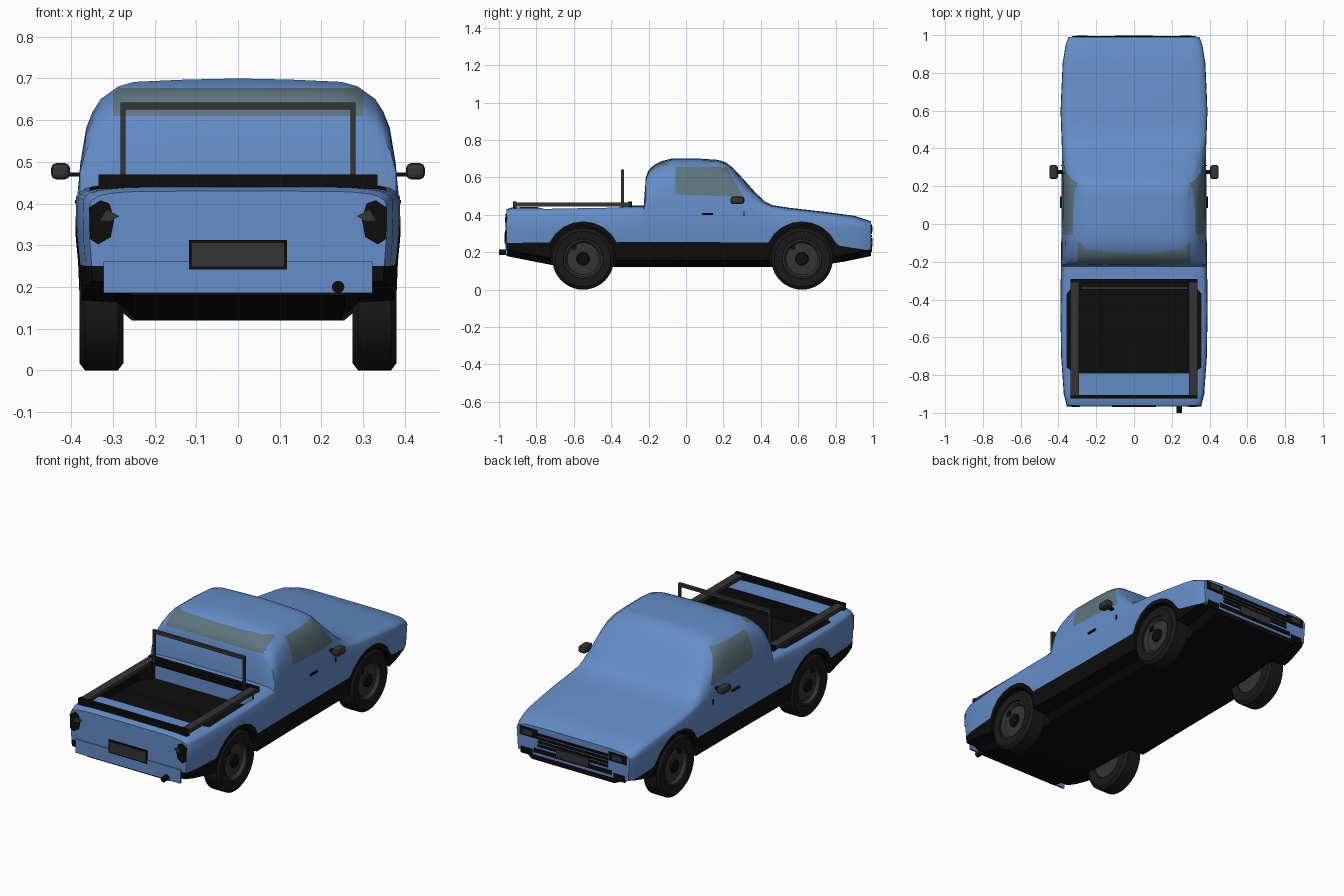
import bpy, bmesh, math
from mathutils import Vector, Matrix

if "Cube" in bpy.data.objects:
    bpy.data.objects.remove(bpy.data.objects["Cube"])


def material(name, r, g, b):
    m = bpy.data.materials.new(name)
    m.use_nodes = True
    m.diffuse_color = (r, g, b, 1)
    bsdf = next(n for n in m.node_tree.nodes if n.type == 'BSDF_PRINCIPLED')
    bsdf.inputs["Base Color"].default_value = (r, g, b, 1)
    return m


BLUE = material("body blue", .13, .27, .58)
GLASS = material("tinted glass", .11, .18, .21)
BLACK = material("trim black", .004, .004, .004)
RUBBER = material("tyre rubber", .01, .01, .01)
GREY = material("dark grey", .035, .035, .035)


def finish(name, bm, mat, smooth=False):
    bmesh.ops.recalc_face_normals(bm, faces=bm.faces)
    mesh = bpy.data.meshes.new(name)
    bm.to_mesh(mesh)
    bm.free()
    ob = bpy.data.objects.new(name, mesh)
    bpy.context.collection.objects.link(ob)
    mesh.materials.append(mat)
    if smooth:
        smooth_shade(ob)
    return ob


def smooth_shade(ob):
    bpy.ops.object.select_all(action='DESELECT')
    ob.select_set(True)
    bpy.context.view_layer.objects.active = ob
    bpy.ops.object.shade_smooth_by_angle(angle=math.radians(35))


def box(name, x, y, z, mat, bevel=0):
    bm = bmesh.new()
    size = [b - a for a, b in (x, y, z)]
    mid = [(a + b) / 2 for a, b in (x, y, z)]
    bmesh.ops.create_cube(bm, size=1, matrix=Matrix.Translation(mid) @ Matrix.Diagonal(size + [1]))
    if bevel:
        bmesh.ops.bevel(bm, geom=bm.edges[:], offset=bevel, segments=2, affect='EDGES', profile=.5)
    return finish(name, bm, mat)


def pair(name, x, y, z, mat, bevel=0):
    box("left_" + name, x, y, z, mat, bevel)
    box("right_" + name, (-x[1], -x[0]), y, z, mat, bevel)


def prism(name, profile, axis, lo, hi, mat):
    """Extrude a closed 2D profile along one axis."""
    bm = bmesh.new()
    place = {'x': lambda p, t: (t, *p), 'y': lambda p, t: (p[0], t, p[1]), 'z': lambda p, t: (*p, t)}[axis]
    face = bm.faces.new([bm.verts.new(place(p, lo)) for p in profile])
    ext = bmesh.ops.extrude_face_region(bm, geom=[face])
    move = Vector(place((0, 0), hi - lo))
    bmesh.ops.translate(bm, vec=move, verts=[v for v in ext["geom"] if isinstance(v, bmesh.types.BMVert)])
    return finish(name, bm, mat)


def lathe(name, profile, centre, mat, steps=40):
    """Spin (x, radius) points about the x axis."""
    bm = bmesh.new()
    verts = [bm.verts.new((x, 0, r)) for x, r in profile]
    edges = [bm.edges.new(p) for p in zip(verts, verts[1:])]
    bmesh.ops.spin(bm, geom=verts + edges, axis=(1, 0, 0), cent=(0, 0, 0), angle=math.tau, steps=steps)
    bmesh.ops.remove_doubles(bm, verts=bm.verts, dist=1e-5)
    bmesh.ops.translate(bm, vec=centre, verts=bm.verts)
    return finish(name, bm, mat, True)


def boolean(ob, cutter, operation):
    mod = ob.modifiers.new("cut", 'BOOLEAN')
    mod.object, mod.operation, mod.solver = cutter, operation, 'EXACT'
    bpy.context.view_layer.update()
    mesh = bpy.data.meshes.new_from_object(ob.evaluated_get(bpy.context.evaluated_depsgraph_get()))
    ob.modifiers.clear()
    ob.data = mesh


def split(ob, cutter, name, mat):
    """Move the part of ob inside the cutter to its own object."""
    part = ob.copy()
    part.data = ob.data.copy()
    part.name = name
    bpy.context.collection.objects.link(part)
    boolean(part, cutter, 'INTERSECT')
    boolean(ob, cutter, 'DIFFERENCE')
    bpy.data.objects.remove(cutter)
    part.data.materials.clear()
    part.data.materials.append(mat)
    for poly in part.data.polygons:
        poly.material_index = 0
    smooth_shade(part)
    return part


def lerp(table, y):
    for (a, u), (b, v) in zip(table, table[1:]):
        if y <= b:
            return u + (v - u) * max(0, y - a) / (b - a)
    return table[-1][1]


# Body shell: cross-sections lofted from tailgate to nose
top = [(-.96, .43), (-.93, .44), (-.226, .45), (-.215, .6), (-.2, .64), (-.17, .667), (-.13, .687),
       (-.08, .7), (.08, .7), (.17, .694), (.21, .682), (.25, .652), (.31, .588), (.37, .52),
       (.42, .473), (.46, .452), (.55, .438), (.75, .415), (.9, .395), (.96, .375), (.99, .366)]
width = [(-.96, .355), (-.9, .37), (-.7, .384), (-.45, .388), (0, .382), (.4, .38), (.6, .387),
         (.85, .376), (.95, .36), (.99, .345)]
bottom = [(-.96, .18), (-.72, .13), (-.6, .12), (.6, .12), (.8, .14), (.99, .18)]
dome = [(1, 0), (.985, .28), (.95, .57), (.91, .71), (.86, .82), (.75, .93), (.65, .97), (.33, .99), (0, 1)]
bm = bmesh.new()
rings = []
for y in sorted({y for y, _ in top + width}):
    t, w, b = lerp(top, y), lerp(width, y), lerp(bottom, y)
    belt = min(.425, t - .03)
    half = [(0, b), (.255, b), (.29, b + .03), (w * .98, b + .035), (w * .99, .26), (w * 1.005, .33)]
    half += [(w * f, belt + (t - belt) * h) for f, h in dome]
    loop = half + [(-x, z) for x, z in half[-2:0:-1]]
    rings.append([bm.verts.new((x, y, z)) for x, z in loop])
for a, b in zip(rings, rings[1:]):
    for i in range(len(a)):
        j = (i + 1) % len(a)
        bm.faces.new((a[i], a[j], b[j], b[i]))
bm.faces.new(rings[0])
bm.faces.new(rings[-1])
body = finish("body", bm, BLUE)

# Cargo bed opening, lined in black
bed = prism("bed_cutter", [(-.3, -.79), (.3, -.79), (.355, -.76), (.355, -.37), (.3, -.3), (-.3, -.3),
                           (-.355, -.37), (-.355, -.76)], 'z', .35, .6, BLACK)
boolean(body, bed, 'DIFFERENCE')
bpy.data.objects.remove(bed)

# Lower cladding with raised wheel arches
wheels = {"rear": -.55, "front": .62}
profile = [(-1.1, .05), (-1.1, .255), (-.93, .25)]
for yc in wheels.values():
    profile += [(yc - .2 * math.cos(a), .165 + .2 * math.sin(a))
                for a in (math.radians(d) for d in range(26, 155, 16))]
    profile.append((yc + .2, .255 if yc < 0 else .235))
profile += [(1.1, .19), (1.1, .05)]
cladding = split(body, prism("cladding_cutter", profile, 'x', -.6, .6, BLACK), "lower_cladding", BLACK)
for yc in wheels.values():
    for lo, hi in ((.25, .6), (-.6, -.25)):
        ring = [(yc + .175 * math.cos(k * math.tau / 32), .165 + .175 * math.sin(k * math.tau / 32))
                for k in range(32)]
        well = prism("well_cutter", ring, 'x', lo, hi, BLACK)
        boolean(cladding, well, 'DIFFERENCE')
        bpy.data.objects.remove(well)
smooth_shade(cladding)

# Windows
split(body, prism("side_cutter", [(-.055, .51), (.31, .495), (.215, .655), (-.055, .655)],
                  'x', -.6, .6, GLASS), "side_windows", GLASS)
split(body, prism("screen_cutter", [(-.29, .15), (.29, .15), (.335, .41), (-.335, .41)],
                  'z', .445, .8, GLASS), "windscreen", GLASS)
split(body, prism("rear_cutter", [(-.3, .61), (.3, .61), (.3, .677), (-.3, .677)],
                  'y', -.3, -.1, GLASS), "rear_window", GLASS)
body.data.materials.clear()
body.data.materials.append(BLUE)
body.data.materials.append(BLACK)
for p in body.data.polygons:
    c = p.center
    p.material_index = int(abs(c.x) < .357 and -.792 < c.y < -.298 and .345 < c.z < .425)
smooth_shade(body)

# Wheels
for end, yc in wheels.items():
    for side, s in (("left", 1), ("right", -1)):
        tag, at = f"{side}_{end}_", (0, yc, .165)
        lathe(tag + "tyre", [(s * x, r) for x, r in (
            (.275, .1), (.275, .148), (.288, .165), (.367, .165), (.38, .148), (.378, .105), (.36, .1))], at, RUBBER)
        lathe(tag + "rim", [(s * x, r) for x, r in (
            (.28, 0), (.28, .1), (.372, .105), (.372, .095), (.355, .085), (.36, 0))], at, GREY)
        lathe(tag + "hub", [(s * x, r) for x, r in ((.355, .036), (.37, .033), (.37, 0))], at, BLACK, 16)
        x = sorted((s * .355, s * .363))
        box(tag + "rim_slot", x, (yc - .06, yc - .035), (.215, .24), BLACK)

# Bed rails and roll bar
pair("bed_rail", (.29, .335), (-.92, -.3), (.445, .465), GREY)
for name, y in (("front", -.3), ("rear", -.915)):
    box(name + "_bed_rail", (-.335, .335), (y - .01, y + .01), (.435, .47), BLACK)
pair("roll_bar_post", (.27, .282), (-.348, -.332), (.44, .64), GREY)
box("roll_bar_top", (-.282, .282), (-.348, -.332), (.625, .642), GREY)
box("roll_bar_foot", (-.33, .33), (-.35, -.33), (.45, .462), BLACK)

# Mirrors and door fittings
pair("mirror", (.403, .448), (.238, .312), (.458, .497), GREY, .012)
pair("mirror_arm", (.365, .41), (.265, .285), (.465, .475), BLACK)
pair("door_handle", (.375, .391), (.085, .145), (.4, .409), BLACK)
pair("wing_marker", (.375, .386), (.307, .313), (.393, .418), BLACK)

# Tail: bumper panel, lamps, plate and exhaust
box("rear_bumper_panel", (-.322, .322), (-.966, -.955), (.186, .262), BLUE)
for side, s in (("left", 1), ("right", -1)):
    lamp = [(.335, .302), (.355, .315), (.357, .39), (.33, .408), (.308, .4), (.297, .36), (.305, .32)]
    prism(side + "_tail_lamp", [(s * x, z) for x, z in lamp], 'y', -.966, -.95, BLACK)
    prism(side + "_tail_lens", [(s * .285, .37), (s * .315, .385), (s * .33, .36), (s * .305, .358)],
          'y', -.969, -.955, GREY)
box("rear_plate_frame", (-.117, .117), (-.968, -.955), (.242, .313), BLACK)
box("rear_plate", (-.11, .11), (-.97, -.96), (.249, .306), GREY)
lathe("exhaust_tip", [(0, 0), (0, .015), (.06, .015), (.06, 0)], (0, 0, 0), BLACK, 12)
tip = bpy.data.objects["exhaust_tip"]
tip.rotation_euler.z = math.pi / 2
tip.location = (.24, -1, .2)

# Nose: headlamps, grille, plate and intake corners
pair("headlamp", (.22, .328), (.98, .994), (.3, .347), BLACK)
pair("headlamp_lens", (.245, .305), (.985, .997), (.31, .338), GREY)
for k in range(4):
    z = .258 + k * .02
    box(f"grille_slat_{k + 1}", (-.215, .215), (.98, .995), (z, z + .013), BLACK)
box("front_plate", (-.1, .1), (.985, .998), (.232, .275), GREY)
box("lower_intake", (-.24, .24), (.98, .994), (.222, .245), BLACK)
pair("bumper_corner", (.25, .32), (.98, .994), (.2, .235), BLACK)
